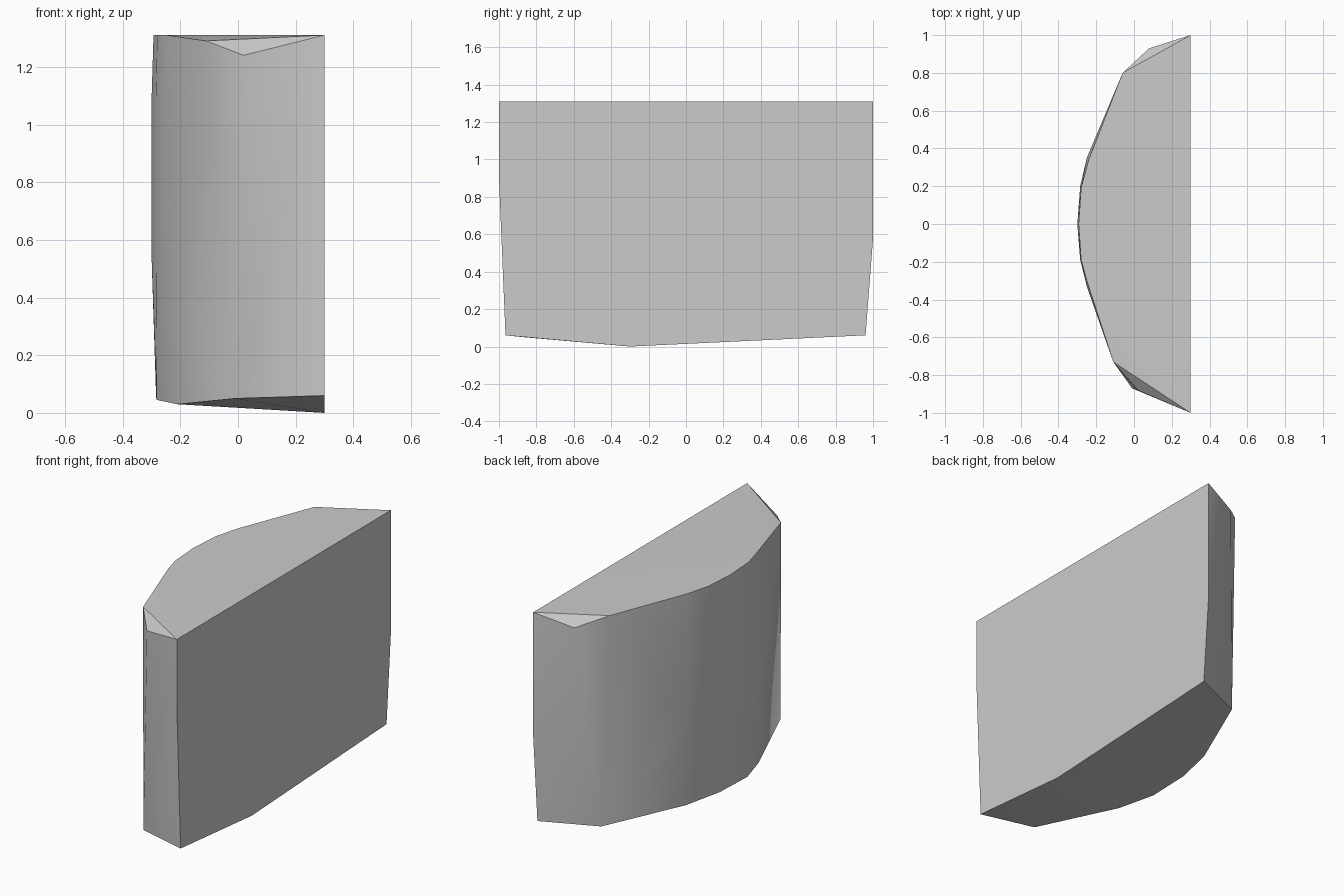
import bpy
import bmesh
import math

# Remove the default object
cube = bpy.data.objects.get("Cube")
if cube:
    bpy.data.objects.remove(cube, do_unlink=True)


def make_material(name, colour):
    mat = bpy.data.materials.new(name)
    mat.use_nodes = True
    mat.diffuse_color = colour
    mat.node_tree.nodes["Principled BSDF"].inputs["Base Color"].default_value = colour
    return mat


def hull_object(name, points, mat):
    """Convex solid wrapped around a few outline points."""
    bm = bmesh.new()
    for p in points:
        bm.verts.new(p)
    res = bmesh.ops.convex_hull(bm, input=bm.verts)
    loose = {g for g in res["geom_interior"] + res["geom_unused"]
             if isinstance(g, bmesh.types.BMVert)}
    bmesh.ops.delete(bm, geom=list(loose), context="VERTS")
    bmesh.ops.dissolve_limit(bm, angle_limit=math.radians(0.5),
                             verts=bm.verts, edges=bm.edges)
    bmesh.ops.recalc_face_normals(bm, faces=bm.faces)
    mesh = bpy.data.meshes.new(name)
    bm.to_mesh(mesh)
    bm.free()
    mesh.materials.append(mat)
    obj = bpy.data.objects.new(name, mesh)
    bpy.context.collection.objects.link(obj)
    return obj


# Flat back plate outline: straight top, tapering sides, shallow pointed base
flat = [(0.3, y, z) for y, z in ((-1, 1.31), (-1, 0.9), (-0.965, 0.06), (-0.3, 0),
                                 (0.96, 0.06), (1, 0.58), (1, 1.31))]

# Curved side: top rim, bulging middle, lower rim
top_rim = [(x, y, 1.31) for x, y in ((-0.06, 0.8), (-0.24, 0.34), (-0.28, 0.19),
                                     (-0.293, 0), (-0.28, -0.19), (-0.25, -0.3))]
top_rim.append((-0.11, -0.73, 1.29))
middle = [(x, y, z) for z in (0.55, 1.08) for x, y in
          ((-0.25, 0.35), (-0.285, 0.2), (-0.3, 0), (-0.285, -0.19), (-0.25, -0.33))]
low_rim = [(-0.01, -0.87, 0.05), (-0.21, -0.38, 0.03), (-0.282, -0.17, 0.045),
           (-0.284, 0.09, 0.055), (-0.23, 0.33, 0.055), (-0.02, 0.82, 0.06)]

# Chipped corners at both ends of the top
chips = [(0.02, -0.88, 1.24), (0.08, 0.93, 1.25)]

grey = make_material("stone_grey", (0.6, 0.6, 0.6, 1.0))
block = hull_object("stone_block", flat + top_rim + middle + low_rim + chips, grey)

bpy.ops.object.select_all(action="DESELECT")
block.select_set(True)
bpy.context.view_layer.objects.active = block
bpy.ops.object.shade_smooth_by_angle(angle=math.radians(30))
